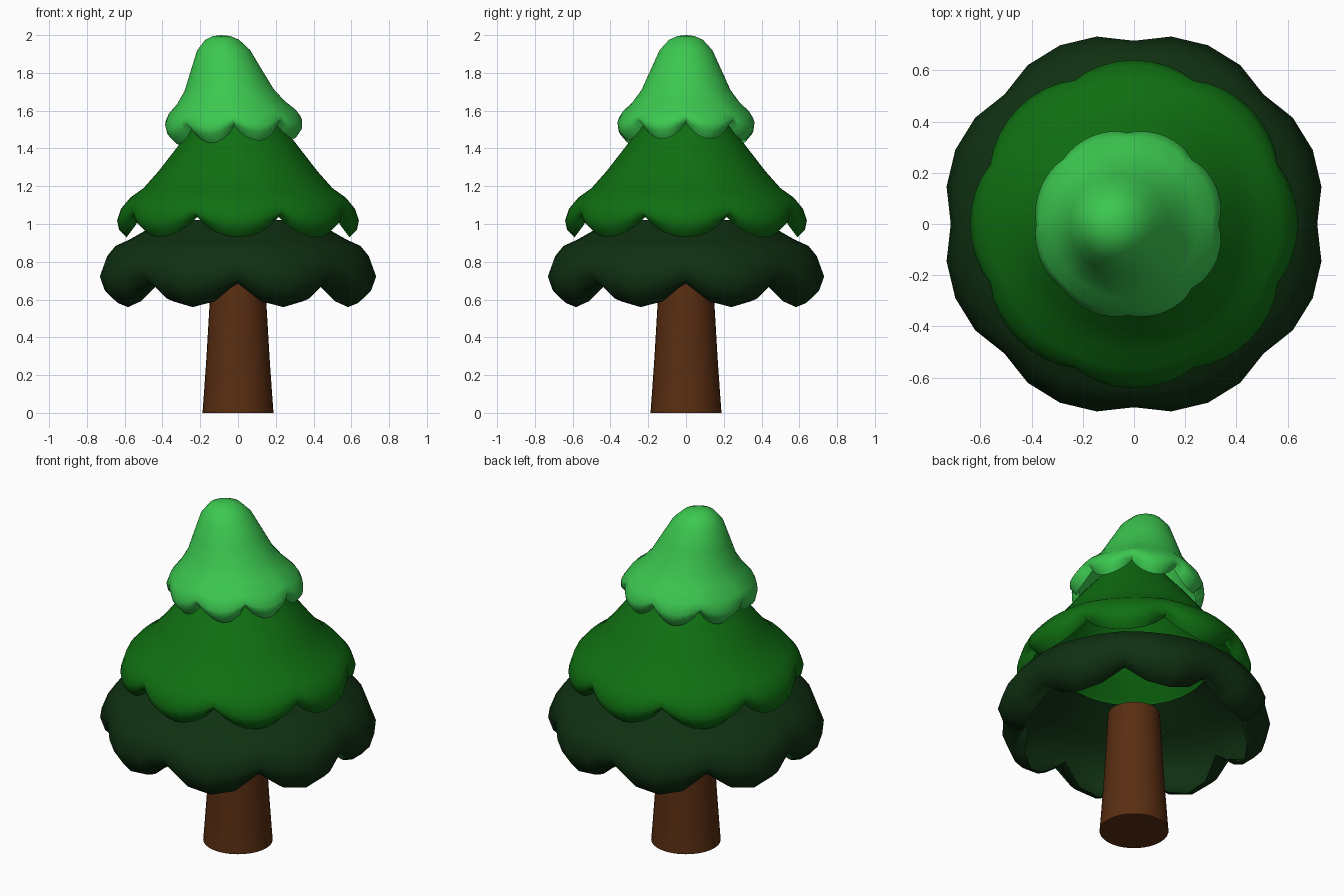
import bpy, bmesh
from math import sin, cos, pi

cube = bpy.data.objects.get("Cube")
if cube:
    bpy.data.objects.remove(cube, do_unlink=True)


def material(name, rgb):
    m = bpy.data.materials.new(name)
    m.use_nodes = True
    m.diffuse_color = (*rgb, 1)
    bsdf = next(n for n in m.node_tree.nodes if n.type == 'BSDF_PRINCIPLED')
    bsdf.inputs["Base Color"].default_value = (*rgb, 1)
    bsdf.inputs["Roughness"].default_value = 0.8
    return m


def revolve(name, profile, mat, steps=32, shape=None, cap=False):
    """Spin (radius, z) points from top to bottom; shape adjusts every point."""
    bm = bmesh.new()
    rings = []
    for i, (r, z) in enumerate(profile):
        ring = []
        for k in range(steps):
            a = 2 * pi * k / steps
            co = shape(r, z, a, i / (len(profile) - 1)) if shape else (r * cos(a), r * sin(a), z)
            ring.append(bm.verts.new(co))
        rings.append(ring)
    for up, low in zip(rings, rings[1:]):
        for k in range(steps):
            n = (k + 1) % steps
            bm.faces.new((up[k], low[k], low[n], up[n]))
    if cap:
        bm.faces.new(rings[0])
        bm.faces.new(rings[-1][::-1])
    bmesh.ops.remove_doubles(bm, verts=bm.verts, dist=0.0005)
    me = bpy.data.meshes.new(name)
    bm.to_mesh(me)
    bm.free()
    ob = bpy.data.objects.new(name, me)
    bpy.context.collection.objects.link(ob)
    me.materials.append(mat)
    bpy.ops.object.select_all(action='DESELECT')
    ob.select_set(True)
    bpy.context.view_layer.objects.active = ob
    bpy.ops.object.shade_smooth_by_angle(angle=1.0)
    return ob


def scallops(turn, lift, pinch, start, lean=0.0, base=0.0, tilt=0.0):
    """Eight lobes along the rim: notches are lifted and pulled inwards."""
    def shape(r, z, a, t):
        notch = 1 - abs(sin(4 * (a - turn))) ** 0.75
        w = max(0, (t - start) / (1 - start))
        r -= pinch * notch * min(1, 1.5 * w)
        z += lift * notch * w ** 1.5
        x = r * cos(a)
        return x - lean * (z - base), r * sin(a), z + tilt * x * t
    return shape


bark = material("bark brown", (0.10, 0.027, 0.006))
dark = material("dark green", (0.005, 0.030, 0.006))
mid = material("mid green", (0.005, 0.160, 0.006))
light = material("light green", (0.045, 0.58, 0.08))

# Flared trunk
revolve("trunk", [(0.142, 0.73), (0.152, 0.55), (0.168, 0.28), (0.182, 0.08), (0.188, 0)],
        bark, cap=True)

# Bottom skirt of foliage, open underneath
revolve("lower_foliage",
        [(0.40, 1.02), (0.50, 0.96), (0.58, 0.915), (0.665, 0.87), (0.72, 0.80),
         (0.755, 0.71), (0.73, 0.63), (0.685, 0.58), (0.63, 0.56)],
        dark, 32, scallops(0, 0.135, 0.05, 0.2))

# Middle skirt, its lobes staggered against the bottom one
revolve("middle_foliage",
        [(0.15, 1.62), (0.22, 1.53), (0.30, 1.435), (0.42, 1.28), (0.50, 1.19), (0.57, 1.14),
         (0.62, 1.08), (0.64, 1.02), (0.63, 0.97), (0.59, 0.93)],
        mid, 64, scallops(pi / 8, 0.11, 0.035, 0.4))

# Rounded top leaning to the right
revolve("top_foliage",
        [(0, 2.0), (0.045, 1.995), (0.09, 1.975), (0.14, 1.92), (0.19, 1.81), (0.235, 1.71),
         (0.29, 1.635), (0.345, 1.575), (0.372, 1.52), (0.368, 1.48), (0.33, 1.435)],
        light, 64, scallops(0, 0.085, 0.018, 0.5, 0.14, 1.37, 0.05))
